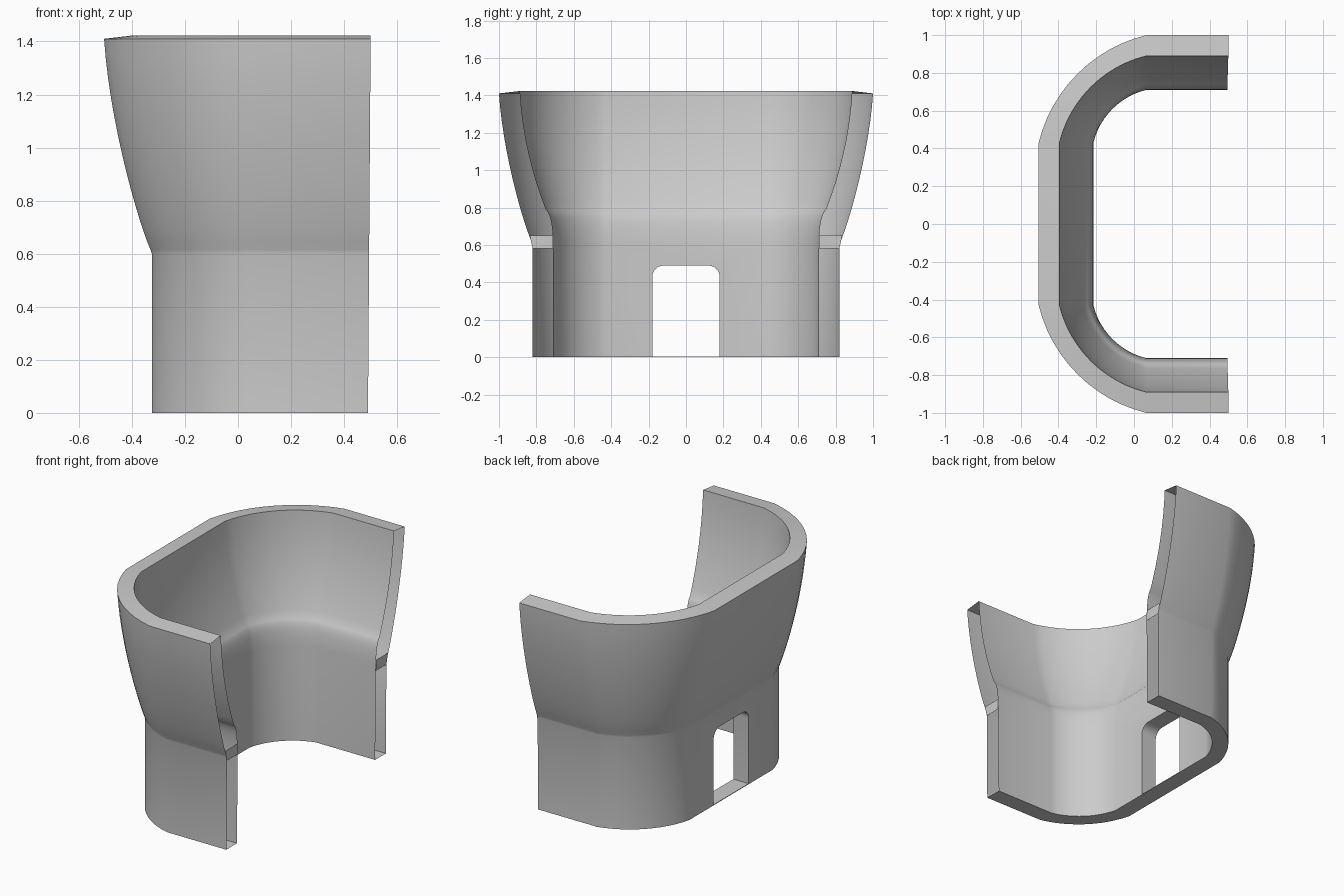
import bpy, bmesh, math
from mathutils import Vector
from mathutils.geometry import interpolate_bezier

if "Cube" in bpy.data.objects:
    bpy.data.objects.remove(bpy.data.objects["Cube"])

XC, YC = 0.065, 0.43          # corner centre shared by every outline
HALF = math.radians(31.3)     # half sweep of the flattened corner arc
SEG = 12


def end_x(z):
    return 0.49 + 0.01 * z / 1.42


def ring(r, z):
    """Open U outline (plan view) at offset r and height z."""
    R = 1.36 * r
    c = r / 2 - R * math.cos(HALF) / math.sqrt(2)
    half = [(end_x(z), YC + r)]
    for i in range(SEG + 1):
        a = math.radians(135) - HALF * (2 * i / SEG - 1) * -1
        half.append((XC - c + R * math.cos(a), YC + c + R * math.sin(a)))
    return [Vector((x, y, z)) for x, y in half] + [Vector((x, -y, z)) for x, y in reversed(half)]


def curve(p, n):
    return [(v.x, v.y) for v in interpolate_bezier(*[Vector((a, b, 0)) for a, b in p], n)]


# wall cross-section: outer side up, rim, inner side down
outer = [(0.39, 0), (0.39, 0.60)] + curve([(0.395, 0.615), (0.445, 0.73), (0.55, 1.10), (0.57, 1.41)], 14)
inner = curve([(0.46, 1.423), (0.445, 1.15), (0.375, 0.93), (0.32, 0.79)], 12)
inner += curve([(0.32, 0.79), (0.295, 0.765), (0.286, 0.72), (0.28, 0.62)], 7)[1:] + [(0.28, 0)]
profile = outer + inner

bm = bmesh.new()
rows = [[bm.verts.new(p) for p in ring(r, z)] for r, z in profile]
n = len(rows)
for i in range(n):
    a, b = rows[i], rows[(i + 1) % n]
    for j in range(len(a) - 1):
        bm.faces.new((a[j], a[j + 1], b[j + 1], b[j]))
for j in (0, -1):
    bm.faces.new([row[j] for row in rows])
bmesh.ops.recalc_face_normals(bm, faces=bm.faces)
mesh = bpy.data.meshes.new("curved_wall")
bm.to_mesh(mesh)
bm.free()
wall = bpy.data.objects.new("curved_wall", mesh)
bpy.context.collection.objects.link(wall)

# doorway cutter with rounded top corners, leaving a thin sill
pts = [(-0.18, 0.004), (0.18, 0.004)]
for cy, a0 in ((0.12, 0), (-0.12, 90)):
    for k in range(7):
        a = math.radians(a0 + 15 * k)
        pts.append((cy + 0.06 * math.cos(a), 0.43 + 0.06 * math.sin(a)))
cb = bmesh.new()
face = cb.faces.new([cb.verts.new((-0.6, y, z)) for y, z in pts])
ext = bmesh.ops.extrude_face_region(cb, geom=[face])
bmesh.ops.translate(cb, vec=(0.6, 0, 0), verts=[v for v in ext["geom"] if isinstance(v, bmesh.types.BMVert)])
bmesh.ops.recalc_face_normals(cb, faces=cb.faces)
cm = bpy.data.meshes.new("doorway_cutter")
cb.to_mesh(cm)
cb.free()
cutter = bpy.data.objects.new("doorway_cutter", cm)
cutter.hide_render = True
bpy.context.collection.objects.link(cutter)
mod = wall.modifiers.new("doorway", 'BOOLEAN')
mod.operation = 'DIFFERENCE'
mod.solver = 'EXACT'
mod.object = cutter
bpy.context.view_layer.objects.active = wall
wall.select_set(True)
bpy.ops.object.modifier_apply(modifier=mod.name)
bpy.data.objects.remove(cutter)

# open the hollow ends, then add the small closing strip on each
bm = bmesh.new()
bm.from_mesh(wall.data)
caps = [f for f in bm.faces if f.normal.x > 0.99 and f.calc_center_median().x > 0.45]
bmesh.ops.delete(bm, geom=caps, context='FACES_ONLY')
for s in (1, -1):
    quad = [(0.71, 0.58), (0.82, 0.58), (0.835, 0.65), (0.712, 0.65)]
    bm.faces.new([bm.verts.new((end_x(z), s * y, z)) for y, z in quad[::s]])
bm.to_mesh(wall.data)
bm.free()
bpy.ops.object.shade_smooth_by_angle(angle=math.radians(25))
